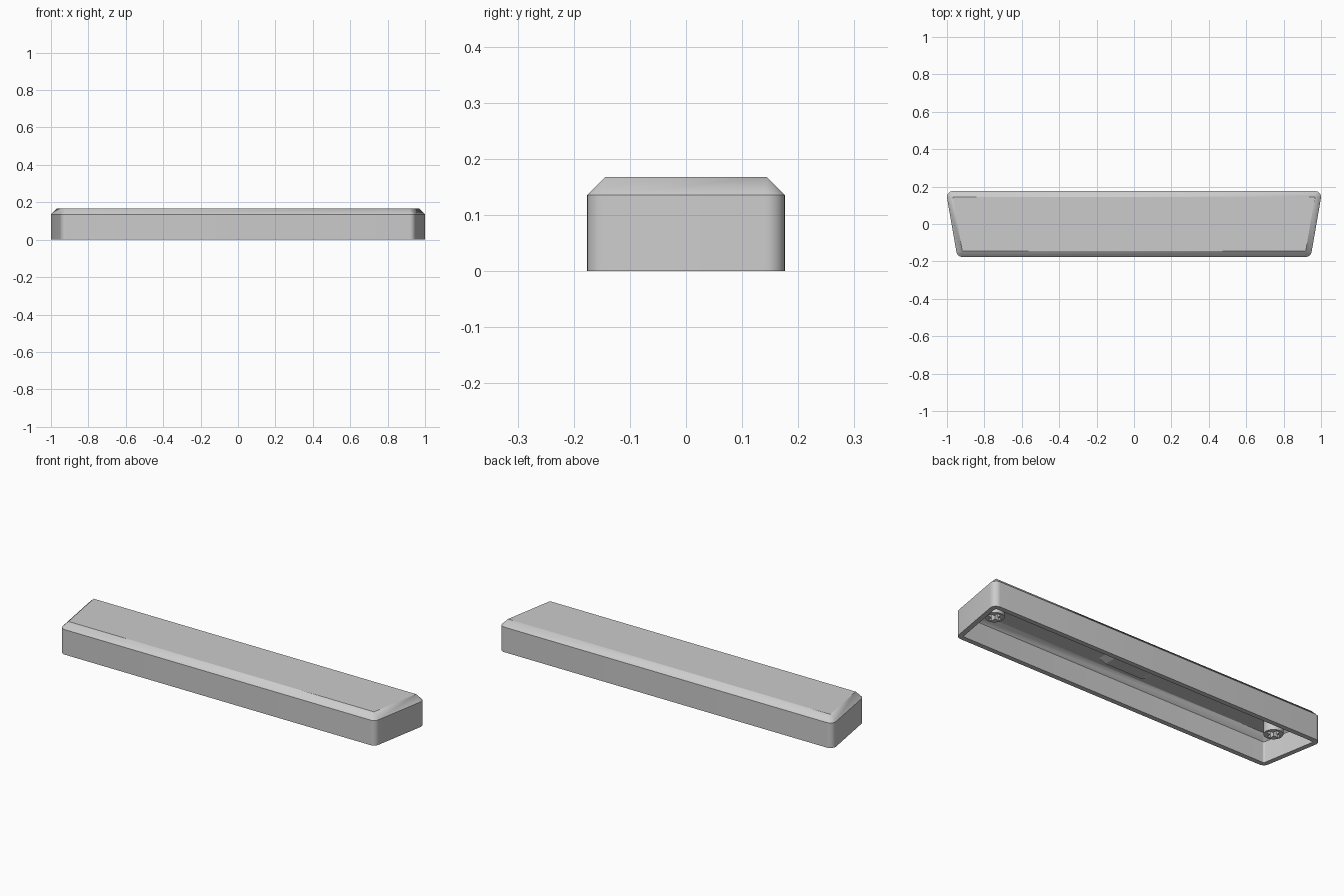
import bpy, bmesh, math

if "Cube" in bpy.data.objects:
    bpy.data.objects.remove(bpy.data.objects["Cube"])

grey = bpy.data.materials.new("light grey plastic")
grey.diffuse_color = (0.6, 0.6, 0.6, 1)
grey.use_nodes = True
grey.node_tree.nodes["Principled BSDF"].inputs["Base Color"].default_value = grey.diffuse_color

HALF_Y = 0.144          # half depth of the sharp-cornered top face
SLANT = math.atan2(0.05, 2 * HALF_Y)


def outline(inset, radius, z, steps=8):
    """Tapered four-sided outline, moved inward by inset and rounded outward by radius."""
    y = HALF_Y - inset

    def side(v):
        return 0.943 + math.tan(SLANT) * v - inset / math.cos(SLANT)

    half = []
    for cy, a0, a1 in ((-y, -math.pi / 2, -SLANT), (y, -SLANT, math.pi / 2)):
        for i in range(steps + 1):
            a = a0 + (a1 - a0) * i / steps
            half.append((side(cy) + radius * math.cos(a), cy + radius * math.sin(a), z))
    return half + [(-px, py, pz) for px, py, pz in reversed(half)]


def loft(name, rings, cap_start=True):
    """Skin a list of rings, cap the ends and make an object."""
    bm = bmesh.new()
    loops = [[bm.verts.new(p) for p in ring] for ring in rings]
    n = len(loops[0])
    for a, b in zip(loops, loops[1:]):
        for i in range(n):
            j = (i + 1) % n
            bm.faces.new((a[i], a[j], b[j], b[i]))
    if cap_start:
        bm.faces.new(loops[0][::-1])
    bm.faces.new(loops[-1])
    return bm


def finish(name, bm):
    bmesh.ops.remove_doubles(bm, verts=bm.verts, dist=0.0001)
    bmesh.ops.recalc_face_normals(bm, faces=bm.faces)
    mesh = bpy.data.meshes.new(name)
    bm.to_mesh(mesh)
    bm.free()
    mesh.materials.append(grey)
    ob = bpy.data.objects.new(name, mesh)
    bpy.context.collection.objects.link(ob)
    return ob


def smooth(ob):
    bpy.ops.object.select_all(action='DESELECT')
    ob.select_set(True)
    bpy.context.view_layer.objects.active = ob
    bpy.ops.object.shade_smooth_by_angle(angle=math.radians(30))


# Hollow shell: ceiling, inner slope, inner wall, rim, outer wall, bevel, top
shell = finish("shell", loft("shell", [
    outline(0.024, 0, 0.140),
    outline(0.004, 0.010, 0.112),
    outline(0.004, 0.010, 0),
    outline(0, 0.032, 0),
    outline(0, 0.032, 0.136),
    outline(0, 0, 0.168),
]))
smooth(shell)


# Raised pad with sloping ends, under the middle of the ceiling
def rectangle(x, y, z):
    return [(-x, -y, z), (x, -y, z), (x, y, z), (-x, y, z)]


finish("ceiling_pad", loft("ceiling_pad", [
    rectangle(0.107, 0.08, 0.124),
    rectangle(0.150, 0.082, 0.141),
]))

# Two round mounting posts with a cross-shaped socket
R, ARM, SLOT = 0.047, 0.034, 0.010
CROSS = [(SLOT, ARM), (SLOT, SLOT), (ARM, SLOT)]
for sign, label in ((-1, "left"), (1, "right")):
    cx = sign * 0.856
    circle = [(cx + R * math.cos(math.tau * i / 32), R * math.sin(math.tau * i / 32))
              for i in range(32)]
    post = finish(label + "_post", loft("post", [
        [(x, y, z) for x, y in circle] for z in (0.063, 0.143)]))
    cross = []
    for q in range(4):
        c, s = (1, 0, -1, 0)[q], (0, 1, 0, -1)[q]
        cross += [(cx + x * c - y * s, x * s + y * c) for x, y in reversed(CROSS)]
    socket = finish(label + "_socket_cutter", loft("socket", [
        [(x, y, z) for x, y in cross] for z in (0.05, 0.13)]))
    cut = post.modifiers.new("socket", 'BOOLEAN')
    cut.operation = 'DIFFERENCE'
    cut.solver = 'EXACT'
    cut.object = socket
    socket.hide_render = True
    bpy.context.view_layer.objects.active = post
    bpy.ops.object.modifier_apply(modifier=cut.name)
    bpy.data.objects.remove(socket)
    smooth(post)
